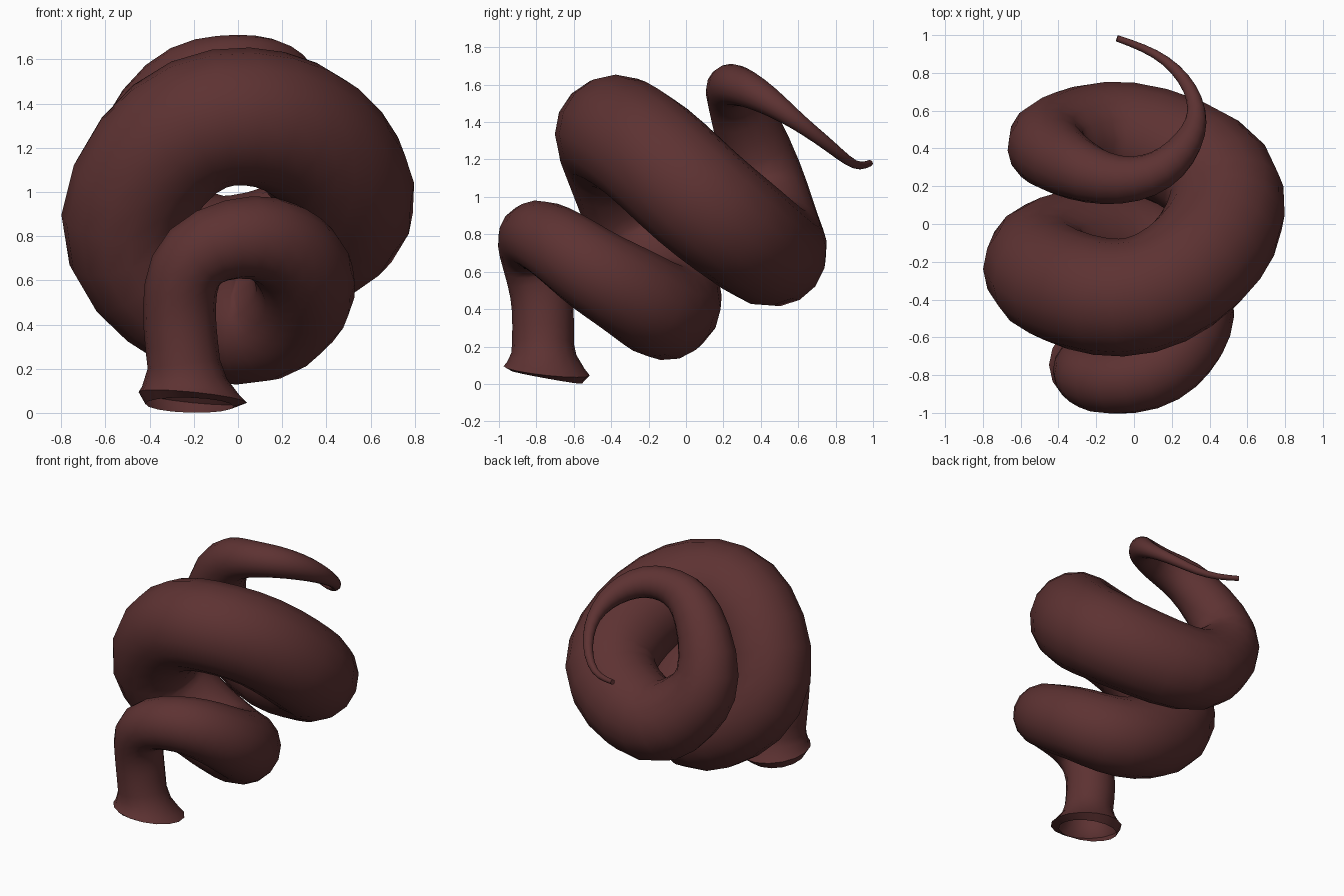
import bpy, bmesh, math
from mathutils import Vector

if "Cube" in bpy.data.objects:
    bpy.data.objects.remove(bpy.data.objects["Cube"])

SIDES = 16   # vertices around the tube
STEPS = 3    # rings between control points

# centre line and radius: x, y, z, r (roughly one point per eighth of a turn)
PATH = [Vector(p) for p in [
    # neck and first coil
    (-0.245, -0.765, 0.22, 0.165), (-0.265, -0.775, 0.48, 0.165),
    (-0.19, -0.828, 0.71, 0.17), (0.06, -0.80, 0.793, 0.188),
    (0.235, -0.66, 0.725, 0.21), (0.30, -0.48, 0.60, 0.23),
    (0.235, -0.27, 0.475, 0.25), (0.02, -0.11, 0.395, 0.27),
    # large middle coil
    (-0.32, -0.11, 0.55, 0.29), (-0.50, -0.23, 0.88, 0.30),
    (-0.285, -0.36, 1.24, 0.31), (0.04, -0.375, 1.342, 0.312),
    (0.33, -0.205, 1.24, 0.315), (0.485, 0.06, 1.00, 0.315),
    (0.365, 0.31, 0.80, 0.305), (-0.05, 0.468, 0.70, 0.287),
    # upper coil and tail
    (-0.34, 0.46, 0.86, 0.25), (-0.46, 0.405, 1.13, 0.21),
    (-0.30, 0.29, 1.46, 0.165), (-0.07, 0.235, 1.582, 0.127),
    (0.14, 0.288, 1.59, 0.105), (0.283, 0.432, 1.518, 0.078),
    (0.33, 0.60, 1.40, 0.048), (0.26, 0.77, 1.27, 0.033),
    (0.11, 0.90, 1.175, 0.023), (-0.09, 0.983, 1.18, 0.017)]]

# flared open mouth: cx, cy, cz, r, x slope, y slope
MOUTH = [
    (-0.22, -0.745, 0.035, 0.20, -0.03, -0.17),
    (-0.205, -0.745, 0.07, 0.245, -0.10, -0.10),
    (-0.215, -0.75, 0.10, 0.22, -0.08, -0.08),
    (-0.235, -0.76, 0.16, 0.185, -0.03, -0.03)]


def spline(pts, steps):
    """Smooth cubic spline through the points."""
    n = len(pts)
    m = [pts[min(i + 1, n - 1)] - pts[max(i - 1, 0)] for i in range(n)]
    for _ in range(40):
        m[0] = (3 * (pts[1] - pts[0]) - m[1]) / 2
        for i in range(1, n - 1):
            m[i] = (3 * (pts[i + 1] - pts[i - 1]) - m[i - 1] - m[i + 1]) / 4
        m[-1] = (3 * (pts[-1] - pts[-2]) - m[-2]) / 2
    out = []
    for i in range(n - 1):
        for k in range(steps):
            t = k / steps
            out.append(pts[i] * (2*t**3 - 3*t*t + 1) + m[i] * (t**3 - 2*t*t + t)
                       + pts[i + 1] * (3*t*t - 2*t**3) + m[i + 1] * (t**3 - t*t))
    out.append(pts[-1])
    return out


bm = bmesh.new()
rings = []
angles = [2 * math.pi * k / SIDES for k in range(SIDES)]

# mouth rings
for cx, cy, cz, r, sx, sy in MOUTH:
    rings.append([bm.verts.new((cx + r * math.cos(a), cy + 0.94 * r * math.sin(a),
                                cz + sx * r * math.cos(a) + sy * r * math.sin(a)))
                  for a in angles])

# coiled body rings, carried along without twist
line = spline(PATH, STEPS)
centres = [p.to_3d() for p in line]
u = Vector((1, 0, 0))
for i, c in enumerate(centres):
    t = (centres[min(i + 1, len(centres) - 1)] - centres[max(i - 1, 0)]).normalized()
    u = (u - t * u.dot(t)).normalized()
    v = t.cross(u)
    r = line[i].w
    rings.append([bm.verts.new(c + r * (math.cos(a) * u + math.sin(a) * v)) for a in angles])

# skin (wound outward) and tail tip
for a, b in zip(rings, rings[1:]):
    for k in range(SIDES):
        j = (k + 1) % SIDES
        bm.faces.new((a[k], a[j], b[j], b[k]))
bm.faces.new(rings[-1])

mesh = bpy.data.meshes.new("coiled_body")
bm.to_mesh(mesh)
bm.free()
body = bpy.data.objects.new("coiled_body", mesh)
bpy.context.collection.objects.link(body)

skin = bpy.data.materials.new("dark reddish brown")
skin.diffuse_color = (0.11, 0.032, 0.032, 1)
skin.use_nodes = True
skin.node_tree.nodes["Principled BSDF"].inputs["Base Color"].default_value = skin.diffuse_color
mesh.materials.append(skin)

bpy.context.view_layer.objects.active = body
body.select_set(True)
bpy.ops.object.shade_smooth_by_angle(angle=math.radians(60))
